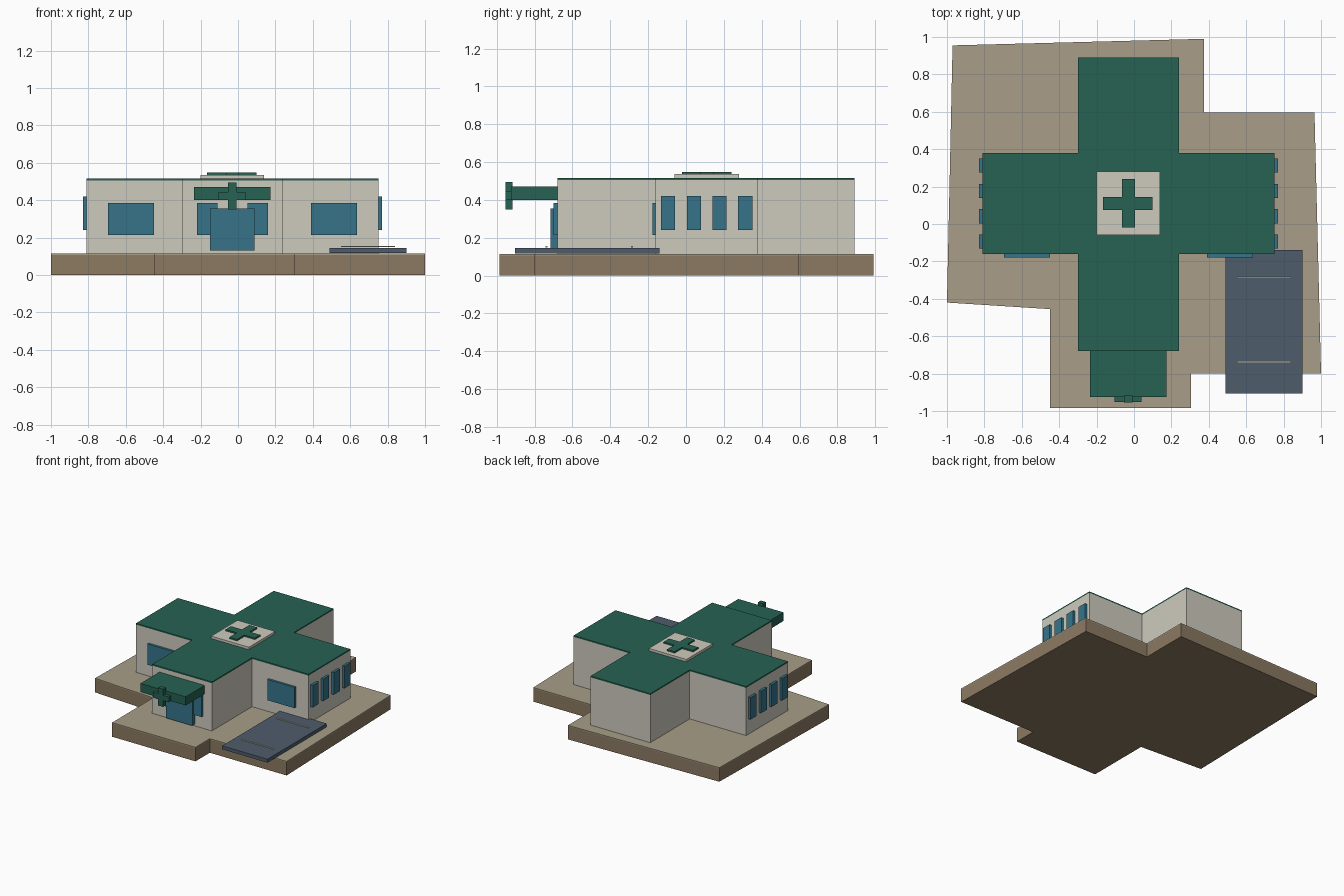
import bpy, bmesh

if "Cube" in bpy.data.objects:
    bpy.data.objects.remove(bpy.data.objects["Cube"])


def material(name, r, g, b):
    m = bpy.data.materials.new(name)
    lin = [((c / 255 + 0.055) / 1.055) ** 2.4 for c in (r, g, b)]
    m.diffuse_color = (*lin, 1)
    m.use_nodes = True
    m.node_tree.nodes["Principled BSDF"].inputs["Base Color"].default_value = m.diffuse_color
    return m


EARTH = material("earth", 140, 122, 98)
PAVING = material("paving", 168, 158, 136)
WALL = material("wall", 206, 203, 190)
GREEN = material("green", 38, 98, 82)
GLASS = material("glass", 54, 116, 138)
ASPHALT = material("asphalt", 78, 92, 108)


def prism(name, outline, z0, z1, mat):
    """Extrude a flat outline from z0 up to z1."""
    bm = bmesh.new()
    face = bm.faces.new([bm.verts.new((x, y, z0)) for x, y in outline])
    top = bmesh.ops.extrude_face_region(bm, geom=[face])["geom"]
    verts = [v for v in top if isinstance(v, bmesh.types.BMVert)]
    bmesh.ops.translate(bm, vec=(0, 0, z1 - z0), verts=verts)
    bmesh.ops.recalc_face_normals(bm, faces=bm.faces)
    mesh = bpy.data.meshes.new(name)
    bm.to_mesh(mesh)
    bm.free()
    mesh.materials.append(mat)
    ob = bpy.data.objects.new(name, mesh)
    bpy.context.collection.objects.link(ob)
    return ob


def box(name, x, y, z, mat):
    """Box from three (min, max) ranges."""
    return prism(name, [(x[0], y[0]), (x[1], y[0]), (x[1], y[1]), (x[0], y[1])], *z, mat)


def cross(xs, ys):
    """Plus-shaped outline; xs and ys each hold outer, inner, inner, outer."""
    a, b, c, d = xs
    e, f, g, h = ys
    return [(b, e), (c, e), (c, f), (d, f), (d, g), (c, g),
            (c, h), (b, h), (b, g), (a, g), (a, f), (b, f)]


# Ground plot with paved top
plot = [(-0.97, 0.955), (-1.0, -0.42), (-0.45, -0.455), (-0.45, -0.985), (0.305, -0.985),
        (0.305, -0.80), (1.0, -0.80), (0.965, 0.595), (0.375, 0.595), (0.375, 0.99)]
prism("ground_plinth", plot, 0, 0.107, EARTH)
prism("paved_top", plot, 0.107, 0.115, PAVING)

# Cross-shaped building and roof
plan = cross((-0.81, -0.30, 0.24, 0.75), (-0.68, -0.16, 0.38, 0.89))
prism("building_walls", plan, 0.115, 0.505, WALL)
prism("roof", plan, 0.505, 0.516, GREEN)

# Roof pad with raised cross
box("roof_pad", (-0.20, 0.14), (-0.06, 0.28), (0.516, 0.536), WALL)
prism("roof_cross", cross((-0.165, -0.065, 0.005, 0.10), (-0.02, 0.075, 0.145, 0.24)),
      0.536, 0.548, GREEN)

# Entrance: canopy, sign cross, door and flanking windows
box("entrance_canopy", (-0.235, 0.175), (-0.925, -0.68), (0.40, 0.47), GREEN)
box("sign_upright", (-0.053, -0.009), (-0.955, -0.918), (0.35, 0.495), GREEN)
box("sign_bar", (-0.103, 0.041), (-0.953, -0.92), (0.40, 0.444), GREEN)
box("entrance_door", (-0.15, 0.087), (-0.715, -0.68), (0.13, 0.355), GLASS)
for i, x in enumerate((-0.22, 0.05)):
    box(f"entrance_window_{i}", (x, x + 0.11), (-0.70, -0.68), (0.215, 0.385), GLASS)

# Front windows of the side wings
for i, x in enumerate((-0.695, 0.39)):
    box(f"wing_window_{i}", (x, x + 0.245), (-0.178, -0.16), (0.215, 0.385), GLASS)

# Rows of windows on both end walls
for side, x in (("left", (-0.83, -0.81)), ("right", (0.75, 0.77))):
    for i in range(4):
        y = -0.132 + i * 0.136
        box(f"{side}_window_{i}", x, (y, y + 0.075), (0.24, 0.42), GLASS)

# Parking bay with painted lines
box("parking_bay", (0.49, 0.90), (-0.905, -0.14), (0.118, 0.146), ASPHALT)
for i, y in enumerate((-0.738, -0.285)):
    box(f"parking_line_{i}", (0.55, 0.84), (y - 0.005, y + 0.005), (0.15, 0.156), WALL)
